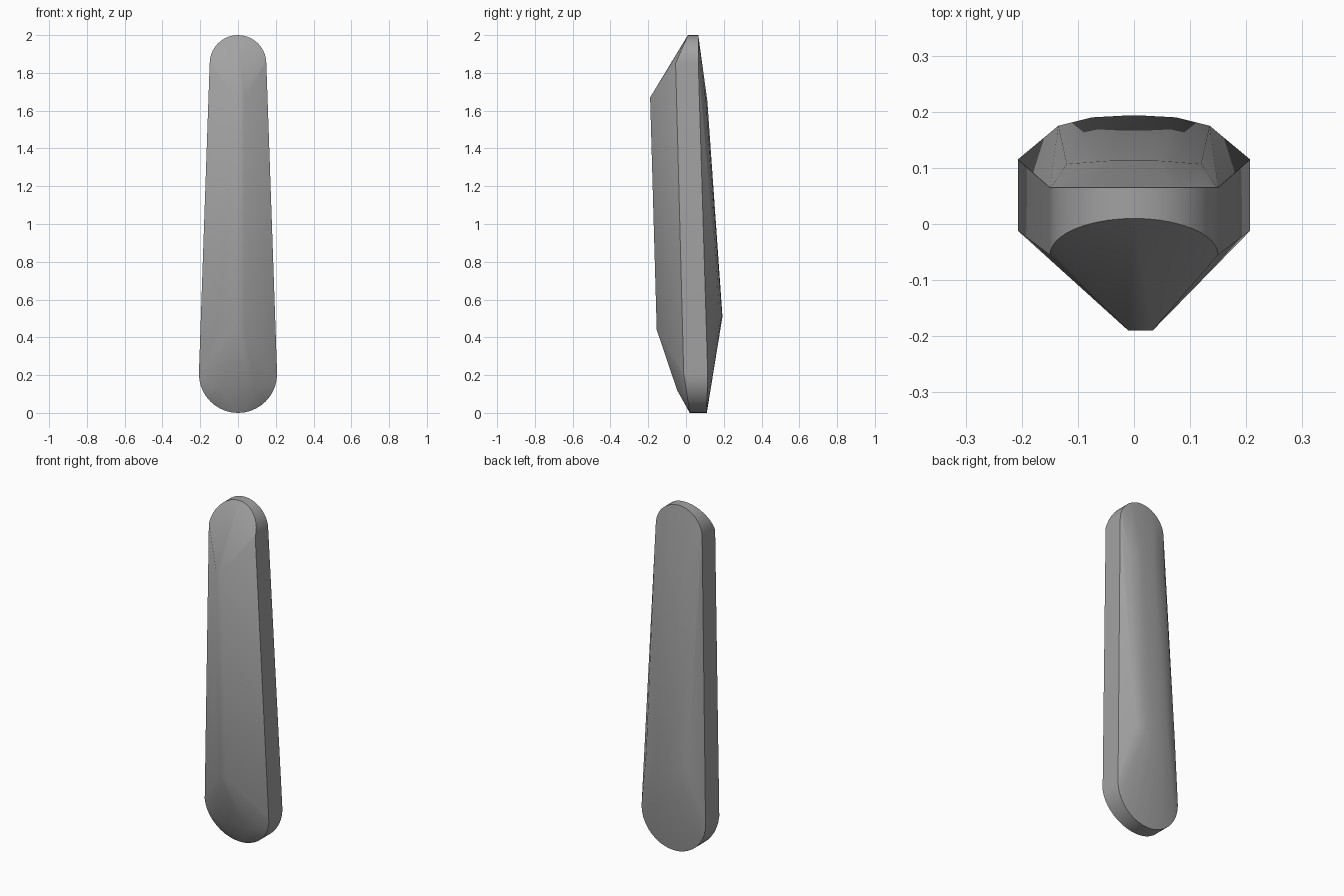
import bpy
import bmesh
import math

cube = bpy.data.objects.get("Cube")
if cube:
    bpy.data.objects.remove(cube, do_unlink=True)

# Plain grey finish
grey = bpy.data.materials.new("plain grey")
grey.use_nodes = True
colour = (0.36, 0.36, 0.36, 1)
grey.diffuse_color = colour
grey.node_tree.nodes["Principled BSDF"].inputs["Base Color"].default_value = colour

TOP_R, BOTTOM_R, STEPS = 0.15, 0.207, 20
TOP_Z, BOTTOM_Z = 2 - TOP_R, BOTTOM_R
points = []

# Tapered rim with a round cap at each end: front and back edge
for i in range(STEPS + 1):
    a = math.pi * i / STEPS
    c, s = math.cos(a), math.sin(a)
    x, z = TOP_R * c, TOP_Z + TOP_R * s
    points += [(x, -0.055 + 0.065 * s, z), (x, 0.065, z)]
    x, z = BOTTOM_R * c, BOTTOM_Z - BOTTOM_R * s
    points += [(x, -0.012 + 0.032 * s, z), (x, 0.115 - 0.005 * s, z)]

# Narrow front ridge, slightly off centre
for x in (-0.01, 0.033):
    points += [(x, -0.19, 1.67), (x, -0.155, 0.44)]
points.append((-0.1, -0.105, 0.5))

# Mirrored chin facet and back swell
for side in (-1, 1):
    points += [(side * x, y, z) for x, y, z in (
        (0.09, -0.047, 0.12),
        (0.12, 0.107, 1.64), (0.04, 0.113, 1.65),
        (0.135, 0.175, 0.56), (0.075, 0.19, 0.52), (0.02, 0.193, 0.51))]

# Wrap the sections in one convex skin
bm = bmesh.new()
for p in points:
    bm.verts.new(p)
hull = bmesh.ops.convex_hull(bm, input=bm.verts[:])
loose = {g for g in hull["geom_interior"] + hull["geom_unused"]
         if isinstance(g, bmesh.types.BMVert)}
bmesh.ops.delete(bm, geom=list(loose), context="VERTS")
bmesh.ops.dissolve_limit(bm, angle_limit=math.radians(0.5),
                         verts=bm.verts[:], edges=bm.edges[:])
bmesh.ops.recalc_face_normals(bm, faces=bm.faces[:])
mesh = bpy.data.meshes.new("tapered_body")
bm.to_mesh(mesh)
bm.free()
mesh.materials.append(grey)
body = bpy.data.objects.new("tapered_body", mesh)
bpy.context.collection.objects.link(body)

# Smooth faces, crisp rim and ridge
bpy.ops.object.select_all(action="DESELECT")
body.select_set(True)
bpy.context.view_layer.objects.active = body
bpy.ops.object.shade_smooth_by_angle(angle=math.radians(35))
